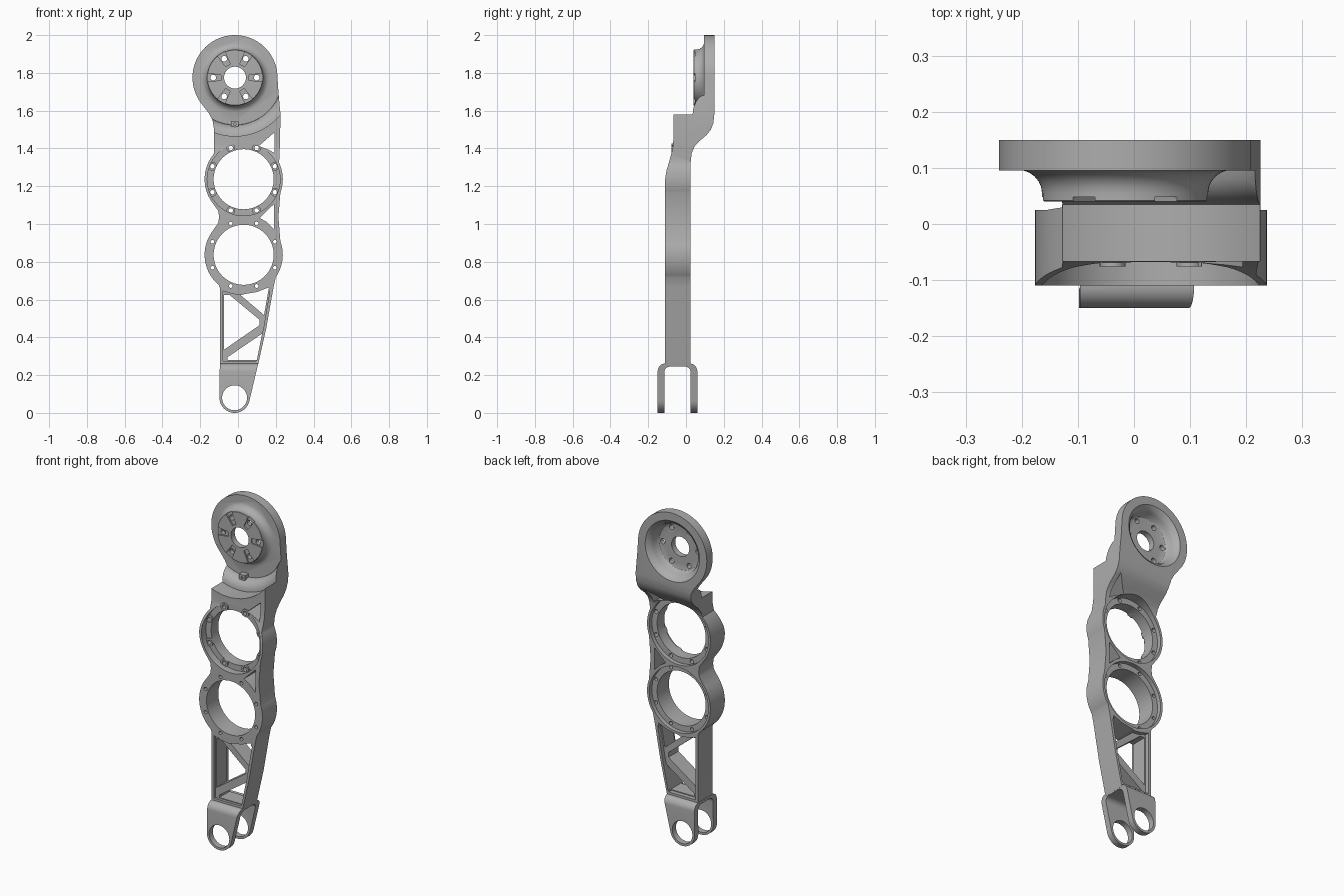
import bpy, bmesh
from math import sin, cos, pi, radians

if "Cube" in bpy.data.objects:
    bpy.data.objects.remove(bpy.data.objects["Cube"])

metal = bpy.data.materials.new("machined_grey")
metal.use_nodes = True
GREY = (0.42, 0.42, 0.42, 1)
metal.diffuse_color = GREY
metal.node_tree.nodes["Principled BSDF"].inputs["Base Color"].default_value = GREY

HEAD = (-0.016, 1.775)
LOWER = (0.03, 0.837)
UPPER = (0.03, 1.237)
EYE = (-0.018, 0.08)


def finish(name, bm):
    bmesh.ops.recalc_face_normals(bm, faces=bm.faces)
    me = bpy.data.meshes.new(name)
    bm.to_mesh(me)
    bm.free()
    me.materials.append(metal)
    ob = bpy.data.objects.new(name, me)
    bpy.context.collection.objects.link(ob)
    return ob


def prism(name, pts, lo, hi, axis="y"):
    """Extrude an (x, z) outline along y, or a (y, z) outline along x."""
    bm = bmesh.new()
    place = (lambda p, d: (p[0], d, p[1])) if axis == "y" else (lambda p, d: (d, p[0], p[1]))
    a = [bm.verts.new(place(p, lo)) for p in pts]
    b = [bm.verts.new(place(p, hi)) for p in pts]
    bm.faces.new(a)
    bm.faces.new(b[::-1])
    n = len(pts)
    for i in range(n):
        j = (i + 1) % n
        bm.faces.new((a[i], a[j], b[j], b[i]))
    return finish(name, bm)


def arc(c, r, a0, a1, n=16):
    return [(c[0] + r * cos(radians(a0 + (a1 - a0) * i / n)),
             c[1] + r * sin(radians(a0 + (a1 - a0) * i / n))) for i in range(n + 1)]


def disc(name, c, r, lo, hi, n=64):
    return prism(name, arc(c, r, 0, 360, n)[:-1], lo, hi)


def lathe(name, c, profile, n=72):
    """Solid turned about the y axis through c from (radius, y) points."""
    bm = bmesh.new()
    rings = [[bm.verts.new((c[0] + r * cos(2 * pi * k / n), y, c[1] + r * sin(2 * pi * k / n)))
              for k in range(n)] for r, y in profile]
    for p, q in zip(rings, rings[1:]):
        for k in range(n):
            m = (k + 1) % n
            bm.faces.new((p[k], p[m], q[m], q[k]))
    bm.faces.new(rings[0])
    bm.faces.new(rings[-1])
    return finish(name, bm)


def combine(target, tool, op="DIFFERENCE"):
    mod = target.modifiers.new("cut", "BOOLEAN")
    mod.operation = op
    mod.solver = "EXACT"
    mod.object = tool
    bpy.ops.object.select_all(action="DESELECT")
    bpy.context.view_layer.objects.active = target
    target.select_set(True)
    bpy.ops.object.modifier_apply(modifier=mod.name)
    bpy.data.objects.remove(tool)


def around(c, r, start, count):
    return arc(c, r, start, start + 360, count)[:-1]


# Arm: front outline crossed with side profile
outline = ([(-0.095, 0.25), (0.105, 0.25), (0.15, 0.45), (0.188, 0.665)]
           + arc(LOWER, 0.207, -35, 20) + [(0.214, 1.037)] + arc(UPPER, 0.207, -20, 25)
           + [(0.222, 1.42), (0.225, 1.58), (0.214, 1.7)] + arc(HEAD, 0.225, 0, 215, 48)
           + [(-0.155, 1.587), (-0.135, 1.55), (-0.128, 1.51), (-0.126, 1.43)]
           + arc(UPPER, 0.207, 140, 215) + [(-0.105, 1.07), (-0.1, 1.037), (-0.105, 1.005)]
           + arc(LOWER, 0.207, 145, 230) + [(-0.095, 0.66)])
side = [(-0.11, 0.2), (-0.11, 1.24), (-0.104, 1.28), (-0.078, 1.37), (-0.069, 1.41),
        (-0.067, 1.45), (-0.067, 2.1), (0.15, 2.1), (0.15, 1.58), (0.145, 1.535),
        (0.132, 1.5), (0.11, 1.472), (0.07, 1.438), (0.045, 1.41), (0.03, 1.375),
        (0.025, 1.33), (0.025, 0.2)]
arm = prism("arm_frame", outline, -0.3, 0.3)
combine(arm, prism("side_shape", side, -0.5, 0.5, "x"), "INTERSECT")

# Round scoop that clears the head plate, with a fillet at its root
fillet = [(0.25 + 0.06 * (1 - sin(radians(t))), 0.035 + 0.06 * (1 - cos(radians(t))))
          for t in range(0, 91, 15)]
combine(arm, lathe("head_scoop", HEAD, [(0.31, -0.3)] + fillet))

# Hub with flared base, dished from behind
flare = [(0.148 + 0.045 * (1 - cos(radians(t))), 0.055 + 0.042 * sin(radians(t)))
         for t in range(0, 91, 15)]
combine(arm, lathe("hub", HEAD, [(0.146, 0.04), (0.148, 0.042)] + flare + [(0.193, 0.12)]), "UNION")
dish = [(0.125, 0.075), (0.135, 0.078), (0.142, 0.086), (0.148, 0.115),
        (0.158, 0.135), (0.178, 0.15), (0.18, 0.2)]
combine(arm, lathe("hub_dish", HEAD, dish))
combine(arm, disc("hub_bore", HEAD, 0.058, -0.2, 0.3, 40))
for k in range(6):
    a = k * pi / 3
    ca, sa = cos(a), sin(a)
    groove = [(HEAD[0] + r * ca - w * sa, HEAD[1] + r * sa + w * ca)
              for r, w in ((0.075, -0.014), (0.16, -0.024), (0.16, 0.024), (0.075, 0.014))]
    combine(arm, prism("hub_groove", groove, 0, 0.048))
for p in around(HEAD, 0.115, 0, 6):
    combine(arm, disc("hub_hole", p, 0.015, -0.1, 0.3, 20))

# Motor rings: rim recesses, bolt bosses, bores and bolt holes
combine(arm, disc("upper_front_recess", UPPER, 0.193, -0.3, -0.067))
combine(arm, disc("upper_back_recess", UPPER, 0.193, 0.0, 0.3))
combine(arm, disc("lower_back_recess", LOWER, 0.193, 0.0, 0.3))
for p in around(UPPER, 0.179, 22.5, 8):
    combine(arm, disc("bolt_boss", p, 0.023, -0.076, -0.03, 20), "UNION")
for c, size in ((UPPER, 0.012), (LOWER, 0.01)):
    combine(arm, disc("ring_bore", c, 0.159, -0.3, 0.3, 80))
    for p in around(c, 0.179, 22.5, 8):
        combine(arm, disc("bolt_hole", p, size, -0.3, 0.3, 16))

# Truss: webs sit back from the outer walls, then the openings go through
web = [(-0.08, 0.275), (0.095, 0.275), (0.135, 0.45), (0.168, 0.645),
       (0.1, 0.632), (0.03, 0.622), (-0.03, 0.63), (-0.08, 0.645)]
combine(arm, prism("web_front", web, -0.3, -0.095))
combine(arm, prism("web_back", web, 0.0, 0.3))
openings = [
    [(-0.073, 0.625), (-0.045, 0.625), (0.115, 0.492), (0.115, 0.465), (-0.073, 0.335)],
    [(0.015, 0.622), (0.03, 0.628), (0.1, 0.64), (0.164, 0.665), (0.138, 0.518)],
    [(-0.055, 0.28), (-0.055, 0.295), (0.128, 0.42), (0.1, 0.28)],
    [(0.11, 1.413), (0.193, 1.485), (0.193, 1.375), (0.165, 1.392)],
    [(0.115, 1.032), (0.19, 1.105), (0.19, 0.972), (0.15, 1.012)],
]
for pts in openings:
    combine(arm, prism("opening", pts, -0.3, 0.3))

# Small sensor pad below the hub
pad = prism("sensor_pad", [(-0.038, 1.51), (0.003, 1.51), (0.003, 1.546), (-0.038, 1.546)], 0.062, 0.11)
combine(pad, disc("pad_hole", (-0.018, 1.528), 0.007, 0, 0.075, 12))

# Fork: arched section crossed with a tapered eye outline
section = ([(-0.15, 0)] + arc((-0.108, 0.22), 0.042, 180, 90, 8) + arc((0.018, 0.22), 0.042, 90, 0, 8)
           + [(0.06, 0), (0.025, 0)] + arc((-0.005, 0.215), 0.03, 0, 90, 6)
           + arc((-0.085, 0.215), 0.03, 90, 180, 6) + [(-0.115, 0)])
fork = prism("fork", section, -0.3, 0.3, "x")
eye = [(-0.096, 0.3)] + arc(EYE, 0.08, 180, 348, 32) + [(0.108, 0.265), (0.108, 0.3)]
combine(fork, prism("fork_shape", eye, -0.3, 0.3), "INTERSECT")
combine(fork, disc("fork_eye", EYE, 0.066, -0.3, 0.3, 48))

for ob in (arm, pad, fork):
    bpy.ops.object.select_all(action="DESELECT")
    bpy.context.view_layer.objects.active = ob
    ob.select_set(True)
    bpy.ops.object.shade_smooth_by_angle(angle=radians(30))
